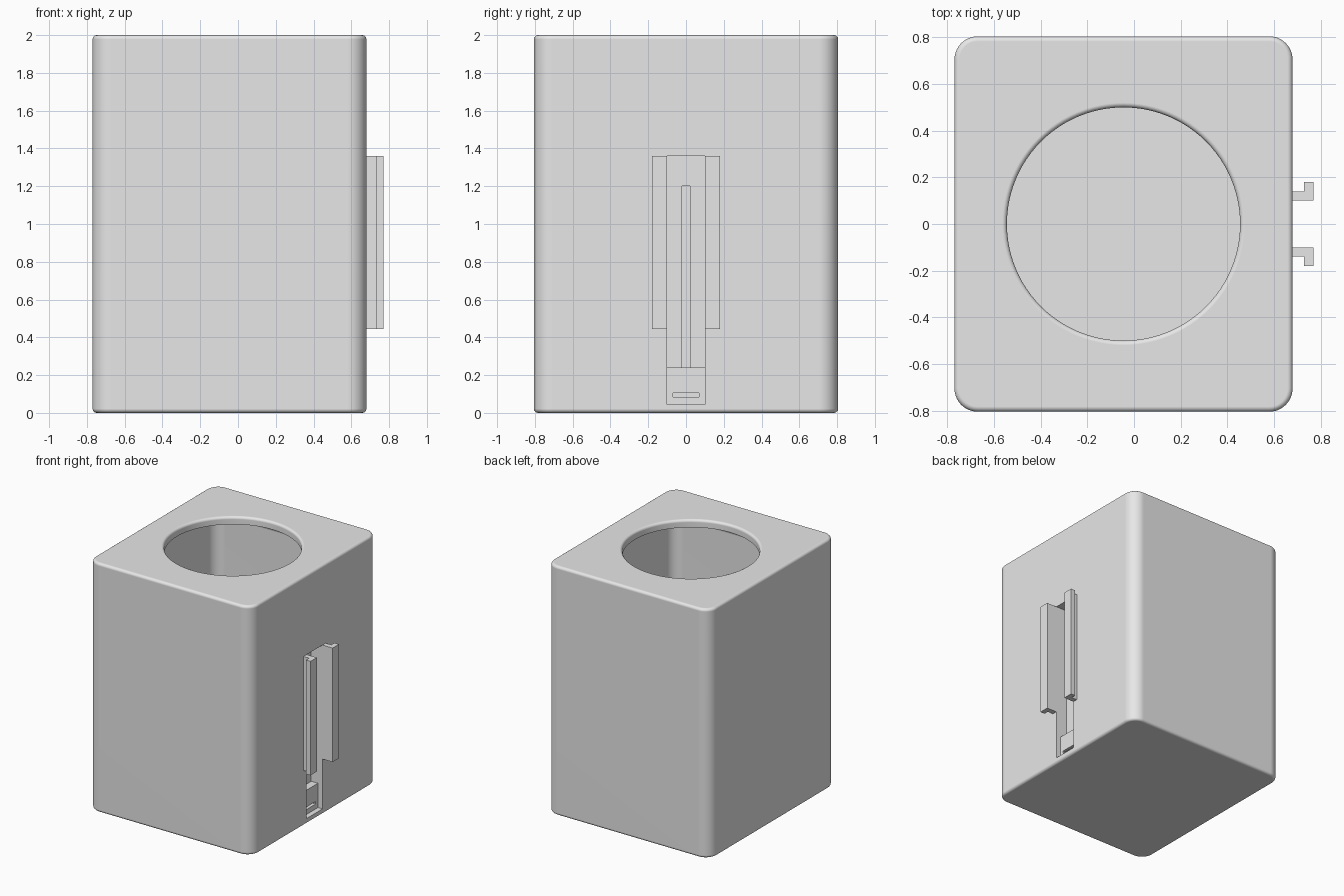
import bpy
import bmesh
import math

old = bpy.data.objects.get("Cube")
if old:
    bpy.data.objects.remove(old, do_unlink=True)

CX = -0.045                                   # centre line of the housing
SIDE = 0.68                                   # outer face carrying the rails

grey = bpy.data.materials.new("light grey plastic")
grey.use_nodes = True
colour = (0.8, 0.8, 0.8, 1)
grey.diffuse_color = colour
grey.node_tree.nodes["Principled BSDF"].inputs["Base Color"].default_value = colour


def finish(name, bm):
    bmesh.ops.recalc_face_normals(bm, faces=bm.faces)
    mesh = bpy.data.meshes.new(name)
    bm.to_mesh(mesh)
    bm.free()
    obj = bpy.data.objects.new(name, mesh)
    bpy.context.collection.objects.link(obj)
    mesh.materials.append(grey)
    return obj


def box(name, x, y, z, corner=0, rim=0):
    """Box from ranges, with rounded upright corners and softened rims."""
    bm = bmesh.new()
    bmesh.ops.create_cube(bm, size=1)
    for v in bm.verts:
        for i, (lo, hi) in enumerate((x, y, z)):
            v.co[i] = lo if v.co[i] < 0 else hi
    if corner:
        upright = [e for e in bm.edges
                   if abs(e.verts[0].co.z - e.verts[1].co.z) > 0.01]
        bmesh.ops.bevel(bm, geom=upright, offset=corner, segments=10,
                        profile=0.5, affect='EDGES')
    if rim:
        flat = [e for e in bm.edges
                if abs(e.verts[0].co.z - e.verts[1].co.z) < 0.001]
        bmesh.ops.bevel(bm, geom=flat, offset=rim, segments=4,
                        profile=0.5, affect='EDGES')
    return finish(name, bm)


def lathe(name, profile, steps=96):
    """Closed solid from (radius, height) pairs around the centre line."""
    bm = bmesh.new()
    rings = []
    for r, z in profile:
        rings.append([bm.verts.new((CX + r * math.cos(math.tau * i / steps),
                                    r * math.sin(math.tau * i / steps), z))
                      for i in range(steps)])
    for a, b in zip(rings, rings[1:]):
        for i in range(steps):
            j = (i + 1) % steps
            bm.faces.new((a[i], a[j], b[j], b[i]))
    bm.faces.new(rings[0])
    bm.faces.new(rings[-1])
    return finish(name, bm)


def cut(target, cutter):
    mod = target.modifiers.new("cut", 'BOOLEAN')
    mod.operation = 'DIFFERENCE'
    mod.solver = 'EXACT'
    mod.object = cutter
    bpy.context.view_layer.objects.active = target
    bpy.ops.object.modifier_apply(modifier=mod.name)
    bpy.data.objects.remove(cutter, do_unlink=True)


# Housing with rounded corners
housing = box("housing", (-0.77, SIDE), (-0.805, 0.805), (0, 2), 0.1, 0.022)

# Square inner chamber and round opening with a softened lip
half = 0.53
cut(housing, box("chamber_cutter", (CX - half, CX + half), (-half, half),
                 (0.2, 1.94), 0.09, 0.03))
lip = 0.02
profile = [(0.5, 1.8)]
for k in range(6):
    a = math.pi / 2 * k / 5
    profile.append((0.5 + lip * (1 - math.cos(a)), 2 - lip + lip * math.sin(a)))
profile.append((0.5 + lip, 2.1))
cut(housing, lathe("opening_cutter", profile))

# Slider track: deep channel, shallow foot, narrow slit, latch notch
for name, depth, width, z in (("channel", 0.1, 0.1, (0.24, 1.36)),
                              ("foot", 0.04, 0.1, (0.045, 0.2401)),
                              ("slit", 0.3, 0.02, (0.24, 1.2)),
                              ("notch", 0.08, 0.07, (0.085, 0.105))):
    cut(housing, box(name + "_cutter", (SIDE - depth, SIDE + 0.05),
                     (-width, width), z))

bpy.ops.object.select_all(action='DESELECT')
housing.select_set(True)
bpy.context.view_layer.objects.active = housing
bpy.ops.object.shade_smooth_by_angle(angle=math.radians(35))
weighted = housing.modifiers.new("even shading", 'WEIGHTED_NORMAL')
weighted.keep_sharp = True

# L-shaped guide rails on both edges of the track
rail = [(SIDE - 0.01, 0.1), (0.77, 0.1), (0.77, 0.18),
        (0.73, 0.18), (0.73, 0.14), (SIDE - 0.01, 0.14)]
for name, side in (("back_rail", 1), ("front_rail", -1)):
    bm = bmesh.new()
    face = bm.faces.new([bm.verts.new((x, side * y, 0.445)) for x, y in rail])
    top = bmesh.ops.extrude_face_region(bm, geom=[face])["geom"]
    bmesh.ops.translate(bm, vec=(0, 0, 0.915),
                        verts=[g for g in top if isinstance(g, bmesh.types.BMVert)])
    finish(name, bm)
